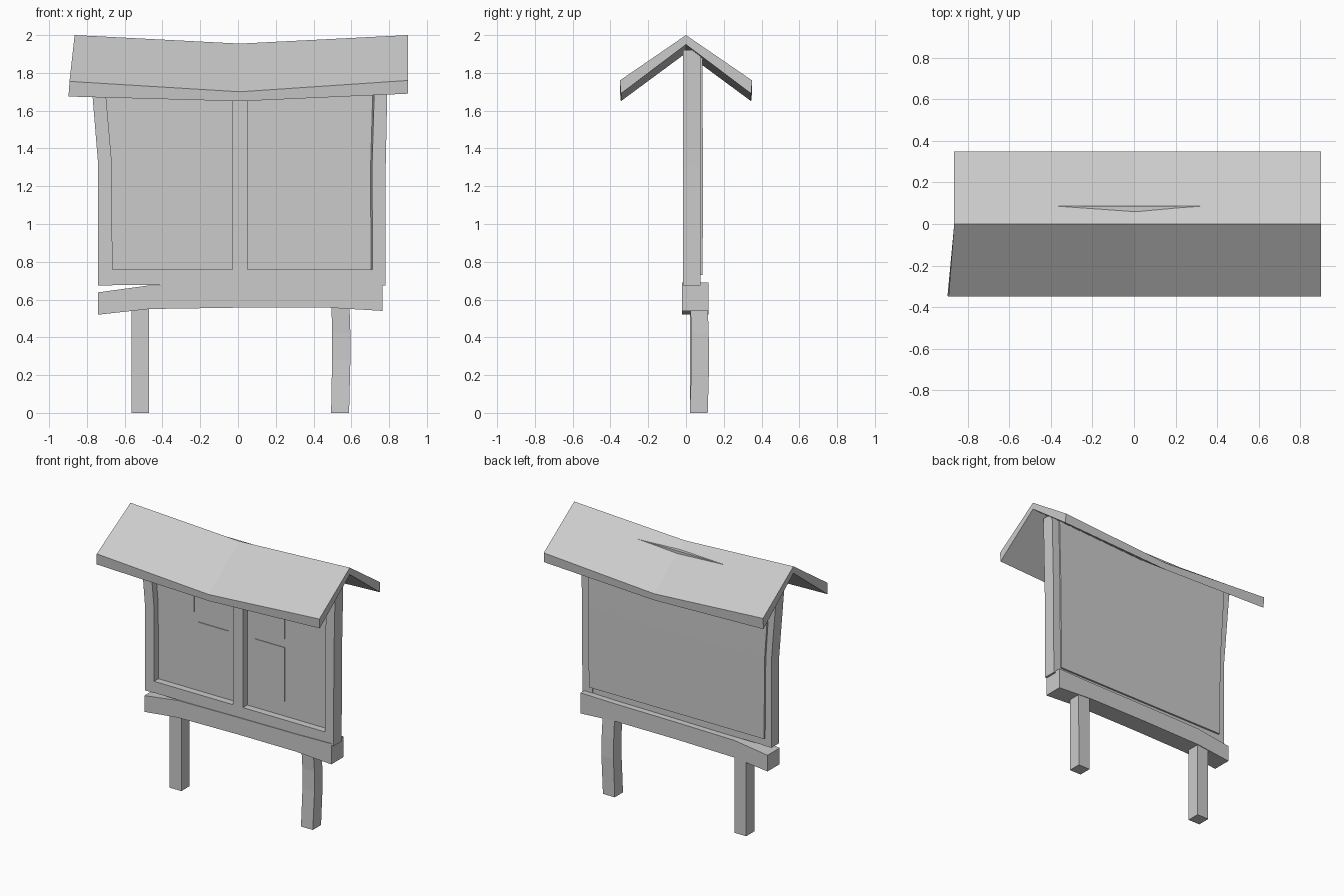
import bpy
import bmesh

cube = bpy.data.objects.get("Cube")
if cube:
    bpy.data.objects.remove(cube, do_unlink=True)

grey = bpy.data.materials.new("plain_grey")
grey.use_nodes = True
colour = (0.6, 0.6, 0.6, 1)
grey.diffuse_color = colour
grey.node_tree.nodes["Principled BSDF"].inputs["Base Color"].default_value = colour


def loft(name, sections):
    """Solid through matching cross-sections, closed at both ends."""
    bm = bmesh.new()
    rings = [[bm.verts.new(p) for p in s] for s in sections]
    n = len(rings[0])
    for a, b in zip(rings, rings[1:]):
        for i in range(n):
            j = (i + 1) % n
            bm.faces.new((a[i], a[j], b[j], b[i]))
    bm.faces.new(rings[0])
    bm.faces.new(rings[-1])
    bmesh.ops.recalc_face_normals(bm, faces=bm.faces)
    mesh = bpy.data.meshes.new(name)
    bm.to_mesh(mesh)
    bm.free()
    mesh.materials.append(grey)
    obj = bpy.data.objects.new(name, mesh)
    bpy.context.collection.objects.link(obj)
    return obj


def upright(name, levels):
    """Post from levels of (z, x0, x1, y0, y1)."""
    return loft(name, [[(x0, y0, z), (x1, y0, z), (x1, y1, z), (x0, y1, z)]
                       for z, x0, x1, y0, y1 in levels])


def box(name, x0, x1, y0, y1, z0, z1):
    return upright(name, [(z, x0, x1, y0, y1) for z in (z0, z1)])


# Sagging roof: chevron sections along x
def chevron(x, ridge, eave, drop, skew=0):
    return [(x - skew, -0.35, eave), (x, 0, ridge), (x, 0.35, eave),
            (x, 0.345, eave - drop), (x, 0, ridge - 0.05),
            (x - skew * 1.2, -0.345, eave - drop)]


loft("roof", [chevron(-0.865, 2.0, 1.755, 0.08, 0.027),
              chevron(0.01, 1.955, 1.70, 0.05),
              chevron(0.90, 2.0, 1.76, 0.07)])

# Warped beam under the frame
loft("base_beam", [[(x, -0.02, z0), (x, 0.12, z0), (x, 0.12, z1), (x, -0.02, z1)]
                   for x, z0, z1 in ((-0.74, 0.52, 0.638), (-0.47, 0.55, 0.675),
                                     (0, 0.557, 0.681), (0.48, 0.557, 0.684),
                                     (0.765, 0.54, 0.69))])

# Legs
upright("right_leg", [(0, -0.565, -0.47, 0.02, 0.115), (0.57, -0.565, -0.47, 0.02, 0.115)])
upright("left_leg", [(0, 0.493, 0.588, 0.02, 0.115), (0.28, 0.498, 0.595, 0.03, 0.123),
                     (0.42, 0.498, 0.595, 0.03, 0.12), (0.57, 0.495, 0.59, 0.022, 0.115)])

# Frame posts and rails
upright("right_post", [(0.675, -0.74, -0.665, -0.015, 0.075),
                       (1.31, -0.74, -0.667, -0.015, 0.075),
                       (1.92, -0.79, -0.72, -0.015, 0.075)])
loft("left_post", [[(a, -0.015, z), (b, -0.015, z), (b, 0.078, z), (a - 0.015, 0.078, z)]
                   for z, a, b in ((0.675, 0.712, 0.78), (1.31, 0.71, 0.782),
                                   (1.92, 0.728, 0.795))])
box("centre_post", -0.03, 0.05, -0.015, 0.05, 0.7, 1.91)
box("bottom_rail", -0.72, 0.75, -0.015, 0.075, 0.677, 0.76)
box("top_rail", -0.74, 0.75, -0.015, 0.075, 1.83, 1.91)

# Board behind the frame
upright("notice_board", [(0.73, -0.69, 0.72, 0.035, 0.088),
                         (1.31, -0.695, 0.725, 0.035, 0.09),
                         (1.912, -0.735, 0.735, 0.035, 0.086)])

# Pinned sheets
for name, x0, x1, z0, z1 in (("upper_right_sheet", -0.615, -0.375, 1.325, 1.72),
                             ("lower_right_sheet", -0.34, -0.095, 0.87, 1.26),
                             ("upper_left_sheet", 0.11, 0.355, 1.325, 1.72),
                             ("lower_left_sheet", 0.115, 0.355, 0.87, 1.26)):
    box(name, x0, x1, 0.03, 0.037, z0, z1)
